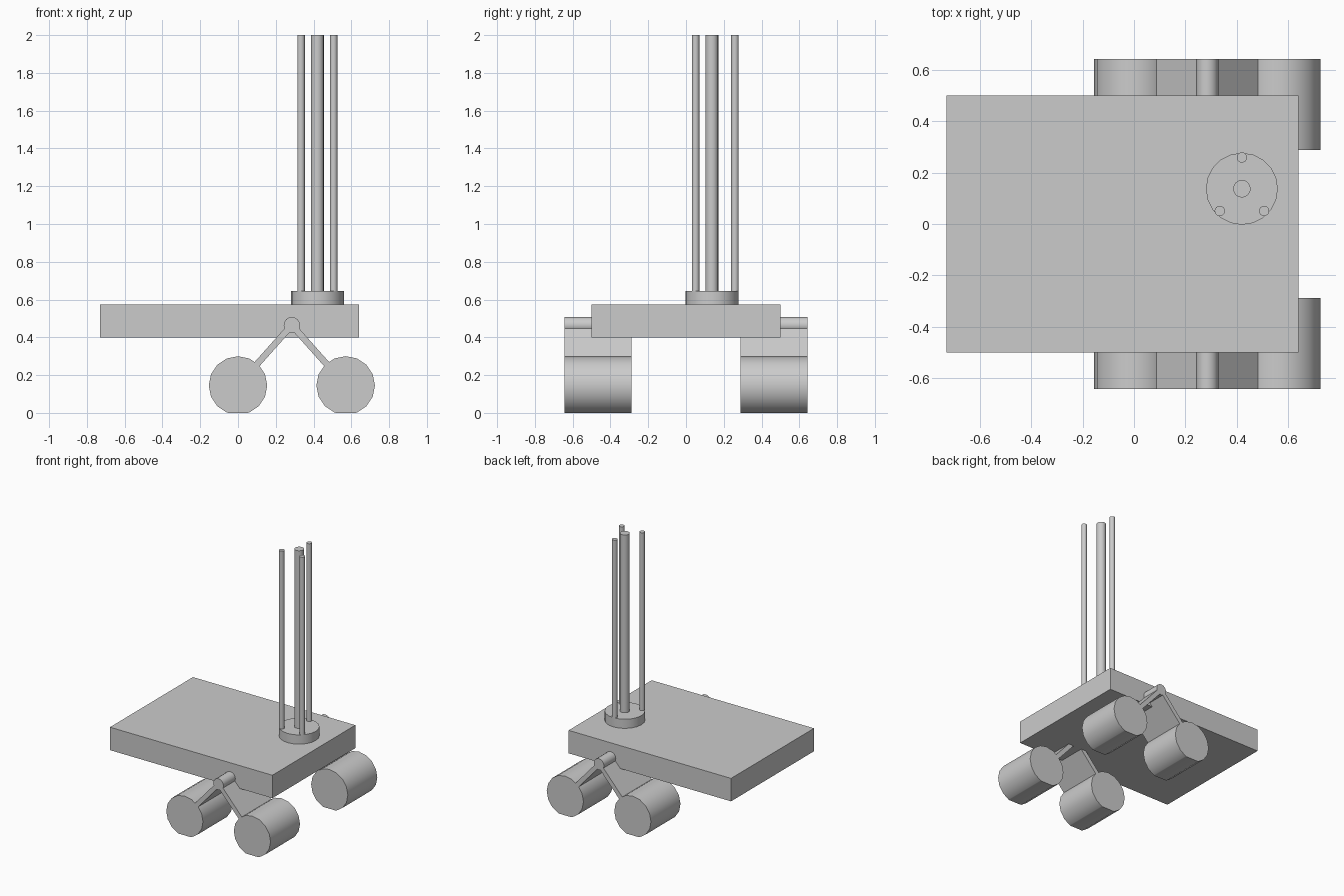
import bpy, bmesh, math
from mathutils import Vector, Matrix

if "Cube" in bpy.data.objects:
    bpy.data.objects.remove(bpy.data.objects["Cube"])

grey = bpy.data.materials.new("plain grey")
grey.use_nodes = True
grey.diffuse_color = (0.6, 0.6, 0.6, 1)
grey.node_tree.nodes["Principled BSDF"].inputs["Base Color"].default_value = grey.diffuse_color


def finish(name, bm, smooth=False):
    mesh = bpy.data.meshes.new(name)
    bm.to_mesh(mesh)
    bm.free()
    mesh.materials.append(grey)
    obj = bpy.data.objects.new(name, mesh)
    bpy.context.collection.objects.link(obj)
    if smooth:
        bpy.ops.object.select_all(action="DESELECT")
        obj.select_set(True)
        bpy.context.view_layer.objects.active = obj
        bpy.ops.object.shade_smooth_by_angle(angle=math.radians(32))
    return obj


def box(name, centre, size, tilt=0):
    bm = bmesh.new()
    m = Matrix.Translation(centre) @ Matrix.Rotation(tilt, 4, "Y") @ Matrix.Diagonal((*size, 1))
    bmesh.ops.create_cube(bm, size=1, matrix=m)
    return finish(name, bm)


def cylinder(name, start, end, radius, sides, flat_bottom=False):
    start, end = Vector(start), Vector(end)
    axis = end - start
    bm = bmesh.new()
    m = Matrix.Translation((start + end) / 2) @ axis.to_track_quat("Z", "Y").to_matrix().to_4x4()
    bmesh.ops.create_cone(bm, cap_ends=True, segments=sides, radius1=radius,
                          radius2=radius, depth=axis.length, matrix=m)
    if flat_bottom:  # slice off what would sink into the ground
        bmesh.ops.bisect_plane(bm, geom=bm.verts[:] + bm.edges[:] + bm.faces[:],
                               plane_co=(0, 0, 0), plane_no=(0, 0, -1), clear_outer=True)
        bmesh.ops.holes_fill(bm, edges=[e for e in bm.edges if e.is_boundary])
        bmesh.ops.recalc_face_normals(bm, faces=bm.faces)
    return finish(name, bm, smooth=True)


# Deck
box("deck", (-0.045, 0, 0.4875), (1.37, 1.0, 0.175))

# Mast: base disc, central pole and three thin rods
mast_x, mast_y = 0.42, 0.137
cylinder("mast_base", (mast_x, mast_y, 0.575), (mast_x, mast_y, 0.645), 0.14, 20)
cylinder("mast_pole", (mast_x, mast_y, 0.645), (mast_x, mast_y, 2), 0.034, 16)
for i, angle in enumerate((90, 225, 315)):
    x = mast_x + 0.122 * math.cos(math.radians(angle))
    y = mast_y + 0.122 * math.sin(math.radians(angle))
    cylinder(f"mast_rod_{i + 1}", (x, y, 0.645), (x, y, 2), 0.02, 16)

# Running gear: a hub, two splayed arms and two wide wheels on each side
pivot = Vector((0.285, 0, 0.465))
inner, outer = 0.288, 0.643
for side, s in (("front", -1), ("back", 1)):
    y0, y1 = s * inner, s * outer
    middle = (y0 + y1) / 2
    cylinder(f"{side}_hub", (pivot.x, y0, pivot.z), (pivot.x, y1, pivot.z), 0.043, 16)
    for end, wheel_x in (("right", 0), ("left", 0.57)):
        wheel = Vector((wheel_x, 0, 0.145))
        cylinder(f"{side}_{end}_wheel", (wheel_x, y0, wheel.z), (wheel_x, y1, wheel.z),
                 0.155, 16, flat_bottom=True)
        reach = pivot - wheel
        centre = (pivot + wheel) / 2
        box(f"{side}_{end}_arm", (centre.x, middle, centre.z),
            (reach.length, outer - inner, 0.034), -math.atan2(reach.z, reach.x))
